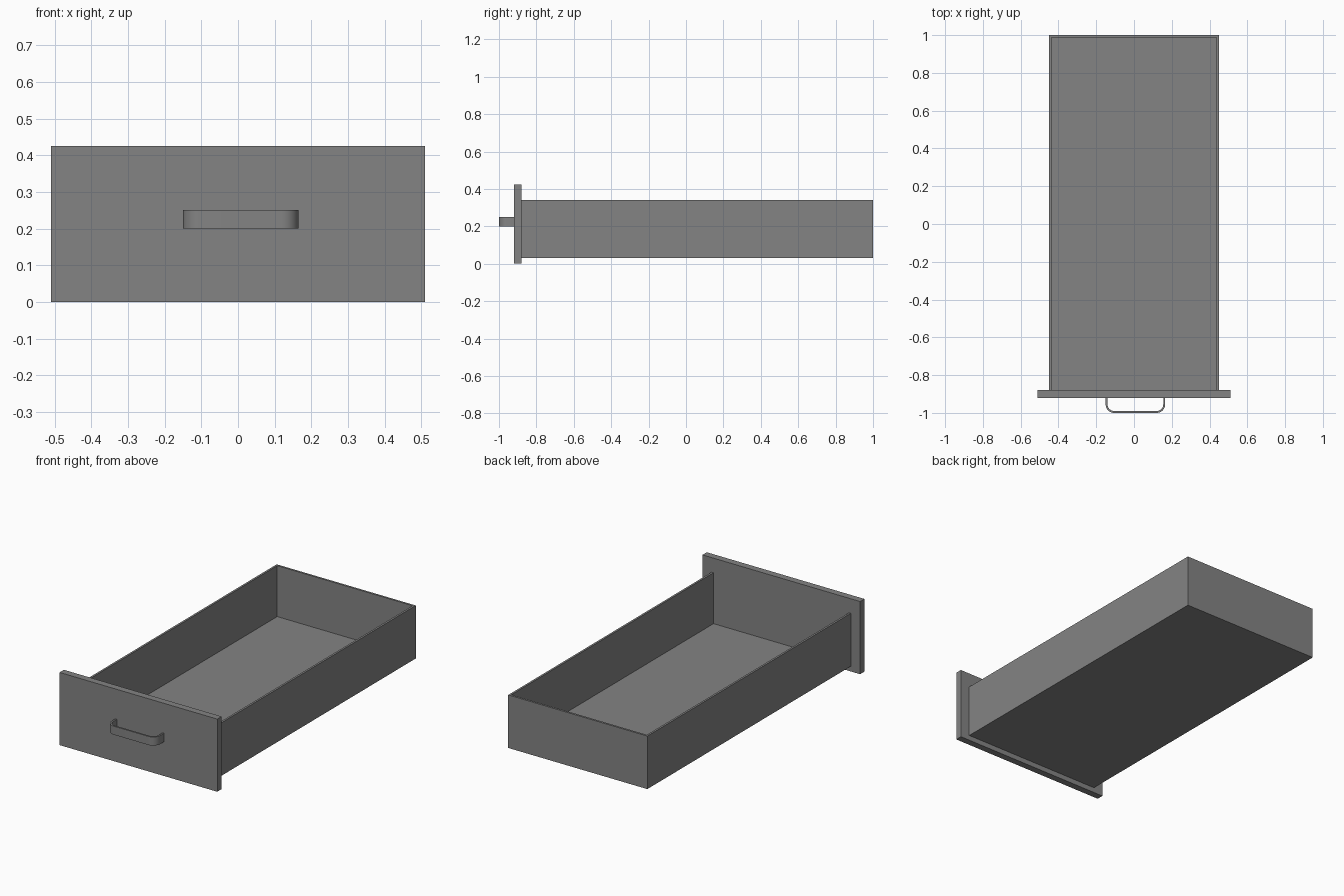
import bpy, bmesh, math
from mathutils import Vector

cube = bpy.data.objects.get("Cube")
if cube:
    bpy.data.objects.remove(cube, do_unlink=True)

grey = bpy.data.materials.new("plain_grey")
grey.use_nodes = True
colour = (0.23, 0.23, 0.23, 1)
grey.diffuse_color = colour
grey.node_tree.nodes["Principled BSDF"].inputs["Base Color"].default_value = colour


def finish(name, bm):
    bmesh.ops.recalc_face_normals(bm, faces=bm.faces)
    mesh = bpy.data.meshes.new(name)
    bm.to_mesh(mesh)
    bm.free()
    mesh.materials.append(grey)
    obj = bpy.data.objects.new(name, mesh)
    bpy.context.collection.objects.link(obj)
    return obj


def prism(name, outline, z0, z1):
    """Extrude a plan outline from z0 up to z1."""
    bm = bmesh.new()
    face = bm.faces.new([bm.verts.new((x, y, z0)) for x, y in outline])
    top = bmesh.ops.extrude_face_region(bm, geom=[face])["geom"]
    verts = [g for g in top if isinstance(g, bmesh.types.BMVert)]
    bmesh.ops.translate(bm, verts=verts, vec=Vector((0, 0, z1 - z0)))
    return finish(name, bm)


def rectangle(x0, x1, y0, y1):
    return [(x0, y0), (x1, y0), (x1, y1), (x0, y1)]


# Drawer dimensions
half, front, back = 0.45, -0.88, 1.0
bottom, top, wall = 0.03, 0.34, 0.012

# Front panel
prism("front_panel", rectangle(-0.51, 0.51, -0.92, front), 0, 0.425)

# Floor
prism("drawer_floor", rectangle(-half, half, front, back), bottom, bottom + wall)

# Side and back walls as one U-shaped band, open at the front panel
inner = half - wall
walls = [(-half, front), (-half, back), (half, back), (half, front),
         (inner, front), (inner, back - wall), (-inner, back - wall), (-inner, front)]
prism("drawer_walls", walls, bottom + wall, top)


# Pull handle: a flat strip bent around two rounded corners
def bend(inset, radius=0.045, steps=10):
    left, right, tip, base = -0.15 + inset, 0.165 - inset, -1 + inset, -0.92
    r = radius - inset
    points = [(left, base)]
    for cx, start in ((left + r, math.pi), (right - r, 1.5 * math.pi)):
        for i in range(steps + 1):
            a = start + i * math.pi / 2 / steps
            points.append((cx + r * math.cos(a), tip + r + r * math.sin(a)))
    return points + [(right, base)]


handle = prism("pull_handle", bend(0) + bend(0.01)[::-1], 0.2, 0.25)
bpy.ops.object.select_all(action="DESELECT")
handle.select_set(True)
bpy.context.view_layer.objects.active = handle
bpy.ops.object.shade_smooth_by_angle(angle=math.radians(35))
